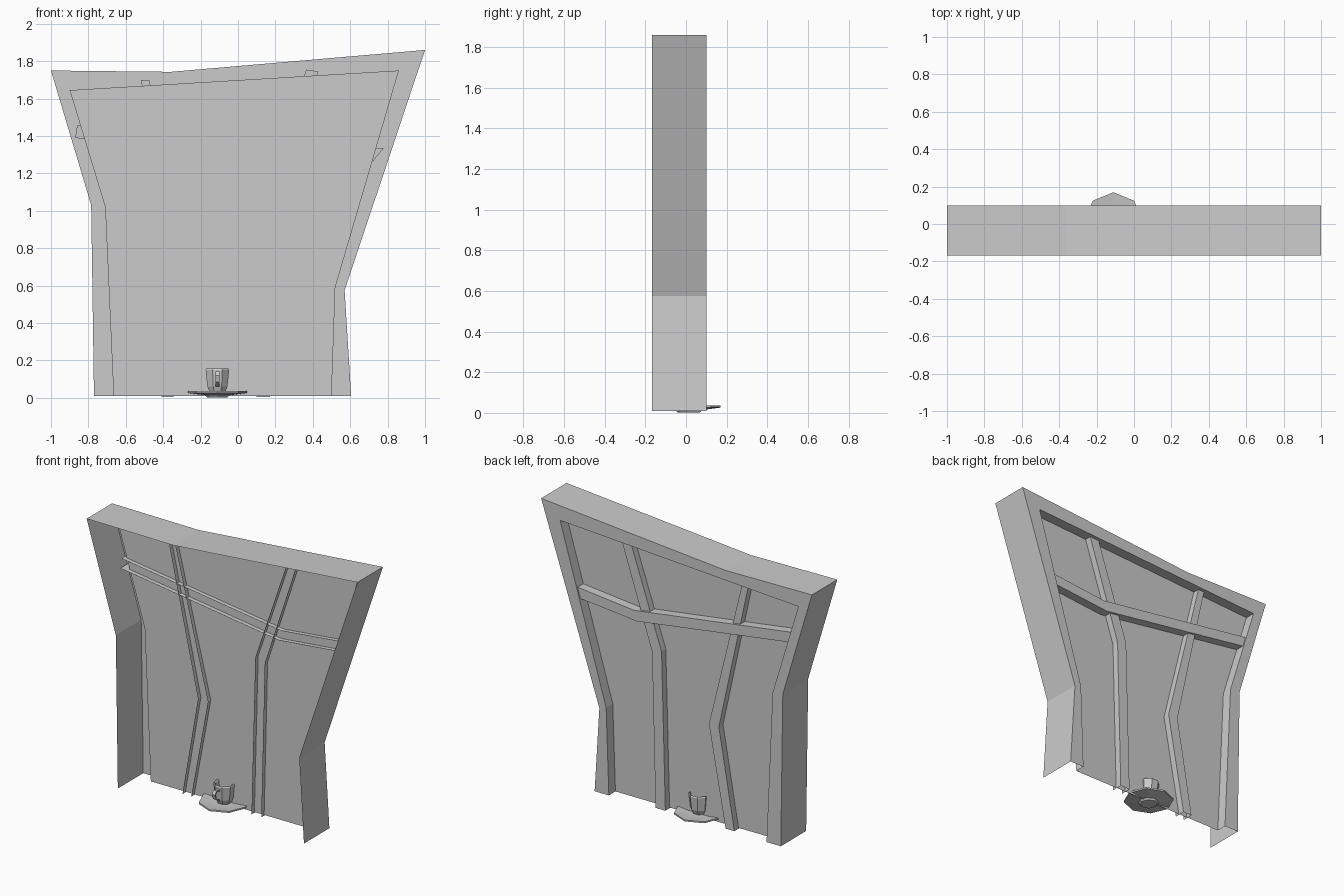
import bpy, bmesh
from math import cos, sin, pi

if "Cube" in bpy.data.objects:
    bpy.data.objects.remove(bpy.data.objects["Cube"])

PANE_Y, BACK_Y, FRONT_Y = 0.03, 0.10, -0.168


def make(name, verts, faces):
    me = bpy.data.meshes.new(name)
    me.from_pydata(verts, [], faces)
    bm = bmesh.new()
    bm.from_mesh(me)
    bmesh.ops.remove_doubles(bm, verts=bm.verts, dist=1e-5)
    bmesh.ops.recalc_face_normals(bm, faces=bm.faces)
    bm.to_mesh(me)
    bm.free()
    ob = bpy.data.objects.new(name, me)
    bpy.context.collection.objects.link(ob)
    return ob


def sheet(name, rows, closed=False):
    """Skin between successive rows of points of equal length."""
    n = len(rows[0])
    faces = [(r * n + i, r * n + (i + 1) % n, (r + 1) * n + (i + 1) % n, (r + 1) * n + i)
             for r in range(len(rows) - 1) for i in range(n if closed else n - 1)]
    return make(name, [p for row in rows for p in row], faces)


def at(path, y):
    return [(x, y, z) for x, z in path]


# Crooked frame: outer wall, back ring and inner reveal, open at the bottom
outer = [(-.77, .01), (-.785, 1.03), (-1, 1.75), (-.36, 1.743), (1, 1.86), (.57, .575), (.605, .01)]
inner = [(-.665, .01), (-.71, 1.02), (-.90, 1.645), (-.36, 1.677), (.86, 1.75), (.52, .59), (.50, .01)]
sheet("window_frame", [at(outer, FRONT_Y), at(outer, BACK_Y), at(inner, BACK_Y), at(inner, PANE_Y)])

# Pane
make("window_pane", at(inner, PANE_Y), [tuple(range(len(inner)))])


# Glazing bars: bent open channels whose side walls poke through the pane
def bar(name, side_a, side_b, back):
    sheet(name, [at(side_a, .0), at(side_a, back), at(side_b, back), at(side_b, .0)])


bar("left_upright_bar", [(-.41, .005), (-.295, .67), (-.52, 1.70)],
    [(-.345, .005), (-.222, .67), (-.475, 1.70)], .075)
bar("right_upright_bar", [(.10, .005), (.128, 1.06), (.365, 1.755)],
    [(.172, .005), (.198, 1.04), (.43, 1.745)], .075)
bar("cross_bar", [(-.86, 1.457), (.32, 1.29), (.78, 1.337)],
    [(-.87, 1.39), (.30, 1.222), (.72, 1.263)], .09)


# Turned crockery, eight sided
CX, CY = -.11, .013


def lathe(name, profile, sides=8, turn=0.0):
    rows = [[(CX + r * cos(turn + 2 * pi * i / sides), CY + r * sin(turn + 2 * pi * i / sides), z)
             for i in range(sides)] for r, z in profile]
    return sheet(name, rows, closed=True)


lathe("saucer", [(0, .003), (.055, .003), (.065, .014), (.157, .026), (.157, .036),
                 (.085, .028), (0, .026)])
lathe("cup", [(0, .03), (.045, .03), (.058, .06), (.068, .15), (.064, .158),
              (.057, .15), (.046, .065), (0, .05)], turn=pi / 8)

# Cup handle: square section swept along a bent path at the front
path = [(-.045, .135), (-.085, .142), (-.102, .12), (-.092, .085), (-.05, .06)]
mid = (-.06, .10)
rows = []
for y, z in path:
    iy, iz = y + (mid[0] - y) * .28, z + (mid[1] - z) * .28
    rows.append([(CX - .011, y, z), (CX + .011, y, z), (CX + .011, iy, iz), (CX - .011, iy, iz)])
sheet("cup_handle", rows, closed=True)
